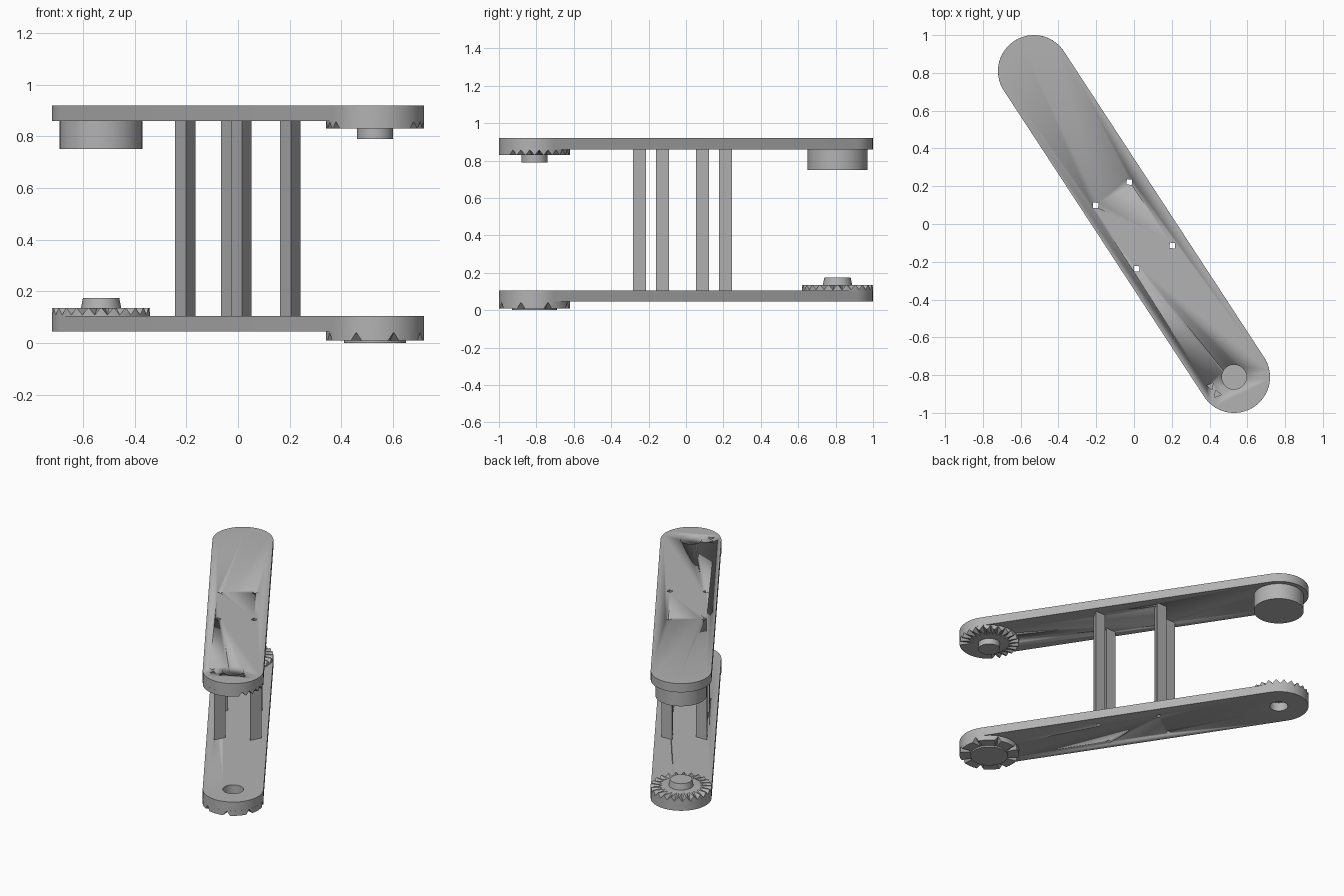
import bpy, bmesh
from math import sin, cos, pi, atan2, radians

if "Cube" in bpy.data.objects:
    bpy.data.objects.remove(bpy.data.objects["Cube"])

grey = bpy.data.materials.new("plain grey")
grey.use_nodes = True
COLOUR = (0.45, 0.45, 0.45, 1)
grey.diffuse_color = COLOUR
grey.node_tree.nodes["Principled BSDF"].inputs["Base Color"].default_value = COLOUR

EX, EY, R = 0.53, 0.81, 0.19          # front end of the arm, end radius
FRONT, BACK = (EX, -EY), (-EX, EY)


def finish(name, bm):
    bmesh.ops.recalc_face_normals(bm, faces=bm.faces)
    mesh = bpy.data.meshes.new(name)
    bm.to_mesh(mesh)
    bm.free()
    mesh.materials.append(grey)
    ob = bpy.data.objects.new(name, mesh)
    bpy.context.collection.objects.link(ob)
    bpy.ops.object.select_all(action='DESELECT')
    ob.select_set(True)
    bpy.context.view_layer.objects.active = ob
    bpy.ops.object.shade_smooth_by_angle(angle=radians(30))
    return ob


def prism(name, points, z0, z1, taper=None):
    """Extrude an outline; taper = (centre, scale) for the top."""
    bm = bmesh.new()
    (cx, cy), s = taper or ((0, 0), 1)
    low = [bm.verts.new((x, y, z0)) for x, y in points]
    top = [bm.verts.new((cx + (x - cx) * s, cy + (y - cy) * s, z1)) for x, y in points]
    bm.faces.new(low)
    bm.faces.new(top)
    n = len(points)
    for i in range(n):
        j = (i + 1) % n
        bm.faces.new((low[i], low[j], top[j], top[i]))
    return finish(name, bm)


def ring(c, r, n=48, start=0.0):
    return [(c[0] + r * cos(start + 2 * pi * i / n),
             c[1] + r * sin(start + 2 * pi * i / n)) for i in range(n)]


def cut(ob, points, z0, z1):
    tool = prism("cutter", points, z0, z1)
    tool.hide_render = True
    bpy.context.view_layer.objects.active = ob
    mod = ob.modifiers.new("hole", 'BOOLEAN')
    mod.operation, mod.solver, mod.object = 'DIFFERENCE', 'EXACT', tool
    bpy.ops.object.modifier_apply(modifier=mod.name)
    bpy.data.objects.remove(tool)


def toothed_disc(name, c, z_base, z_face, notched, teeth=24):
    """Disc whose face has radial V notches running out through the rim."""
    bm = bmesh.new()
    base, rim, inner = [], [], []
    for i in range(teeth * 3):
        t, k = divmod(i, 3)
        a = 2 * pi * (t + (0.05, 0.5, 0.95)[k]) / teeth
        z = z_base + (z_face - z_base) * (0.1 if k == 1 and notched(t) else 1)
        ux, uy = cos(a), sin(a)
        base.append(bm.verts.new((c[0] + R * ux, c[1] + R * uy, z_base)))
        rim.append(bm.verts.new((c[0] + R * ux, c[1] + R * uy, z)))
        inner.append(bm.verts.new((c[0] + 0.12 * ux, c[1] + 0.12 * uy, z_face)))
    n = len(base)
    for i in range(n):
        j = (i + 1) % n
        bm.faces.new((base[i], base[j], rim[j], rim[i]))
        bm.faces.new((rim[i], rim[j], inner[j]))
        bm.faces.new((rim[i], inner[j], inner[i]))
    bm.faces.new(base)
    bm.faces.new(inner)
    return finish(name, bm)


# Round-ended arm plates
axis = atan2(-EY, EX)
outline = []
for centre, turn in ((FRONT, axis - pi / 2), (BACK, axis + pi / 2)):
    outline += [(centre[0] + R * cos(turn + pi * i / 24),
                 centre[1] + R * sin(turn + pi * i / 24)) for i in range(25)]
lower_plate = prism("lower_plate", outline, 0.045, 0.105)
upper_plate = prism("upper_plate", outline, 0.86, 0.92)

# Pivot sockets
cut(upper_plate, ring(FRONT, 0.065), 0.8, 1)
cut(lower_plate, ring(FRONT, 0.065), 0, 0.2)
cut(lower_plate, ring(BACK, 0.058), 0, 0.2)

# Hollow three-sided posts, with their bores running through both plates
for i, c in enumerate(((-0.203, 0.099), (-0.025, 0.222), (0.203, -0.114), (0.014, -0.237))):
    post = prism(f"post_{i + 1}", ring(c, 0.0457, 3, radians(-88)), 0.105, 0.86)
    bore = ring(c, 0.02, 4, radians(-50))
    for part in (post, lower_plate, upper_plate):
        cut(part, bore, -0.1, 1.1)

# Small pair of nicks beside the upper socket
for c, turn in (((0.405, -0.858), 0.9), ((0.44, -0.9), 0.9 + pi)):
    cut(upper_plate, ring(c, 0.022, 3, turn), 0.9, 1)

# Toothed couplings
toothed_disc("lower_back_gear", BACK, 0.105, 0.135, lambda t: True)
toothed_disc("upper_front_gear", FRONT, 0.86, 0.83, lambda t: not 15 <= t <= 20)
toothed_disc("lower_front_gear", FRONT, 0.045, 0.01, lambda t: t % 3 == 1)

# Bosses and hub
prism("lower_back_boss", ring(BACK, 0.078, 12), 0.135, 0.175, (BACK, 0.9))
prism("upper_front_boss", ring(FRONT, 0.07), 0.79, 0.83)
prism("lower_front_cap", ring(FRONT, 0.12), 0.0, 0.01)
prism("upper_back_hub", ring(BACK, 0.16), 0.75, 0.86)
